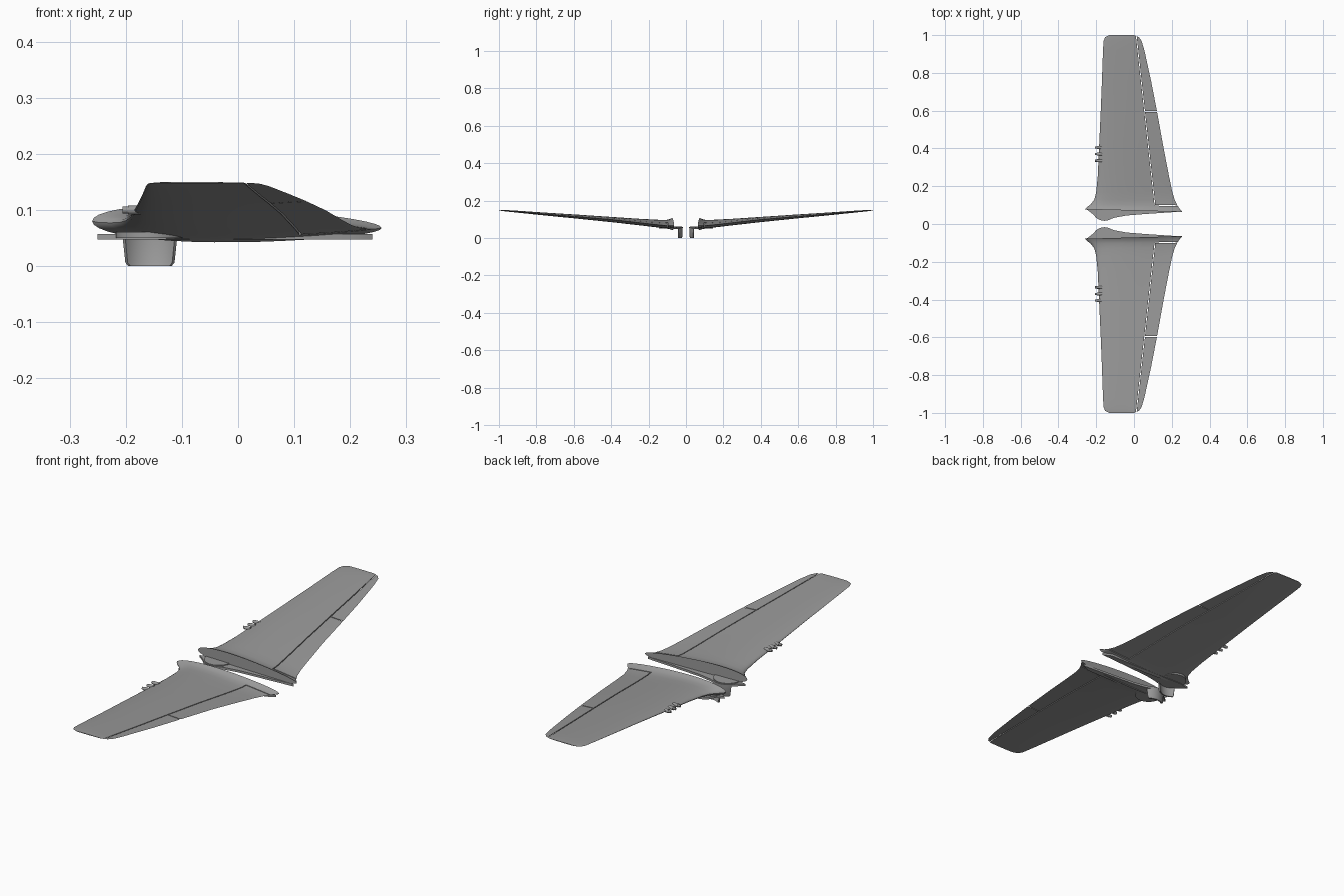
import bpy, bmesh, math
from mathutils import Vector

if "Cube" in bpy.data.objects:
    bpy.data.objects.remove(bpy.data.objects["Cube"], do_unlink=True)

grey = bpy.data.materials.new("plain grey")
grey.use_nodes = True
COLOUR = (0.32, 0.32, 0.32, 1)
grey.diffuse_color = COLOUR
grey.node_tree.nodes["Principled BSDF"].inputs["Base Color"].default_value = COLOUR


def make(name, bm):
    bmesh.ops.recalc_face_normals(bm, faces=bm.faces)
    mesh = bpy.data.meshes.new(name)
    bm.to_mesh(mesh)
    bm.free()
    mesh.materials.append(grey)
    ob = bpy.data.objects.new(name, mesh)
    bpy.context.collection.objects.link(ob)
    return ob


def activate(ob):
    bpy.ops.object.select_all(action="DESELECT")
    ob.select_set(True)
    bpy.context.view_layer.objects.active = ob


def finish(ob):
    """Smooth shading, then the matching part on the other side."""
    activate(ob)
    bpy.ops.object.shade_smooth_by_angle(angle=math.radians(35))
    mod = ob.modifiers.new("other_side", "MIRROR")
    mod.use_axis = (False, True, False)
    mod.use_mirror_merge = False


def loft(bm, rings):
    rows = [[bm.verts.new(p) for p in ring] for ring in rings]
    n = len(rows[0])
    for a, b in zip(rows, rows[1:]):
        for i in range(n):
            j = (i + 1) % n
            bm.faces.new((a[i], a[j], b[j], b[i]))
    bm.faces.new(rows[0])
    bm.faces.new(rows[-1])


def prism(bm, outline, z0, z1):
    loft(bm, [[(x, y, z) for x, y in outline] for z in (z0, z1)])


# Wing stations: span, leading x, trailing x, middle z, thickness, tail bluntness
STATIONS = [
    (0.078, -0.26, 0.256, 0.080, 0.070, 0.65),
    (0.088, -0.25, 0.246, 0.078, 0.062, 0.50),
    (0.105, -0.228, 0.232, 0.077, 0.057, 0.30),
    (0.13, -0.21, 0.217, 0.078, 0.054, 0.18),
    (0.17, -0.20, 0.203, 0.081, 0.051, 0.14),
    (0.25, -0.192, 0.186, 0.087, 0.045, 0.12),
    (0.40, -0.185, 0.157, 0.099, 0.036, 0.12),
    (0.60, -0.176, 0.121, 0.116, 0.027, 0.12),
    (0.75, -0.17, 0.092, 0.128, 0.020, 0.15),
    (0.92, -0.164, 0.055, 0.1425, 0.012, 0.2),
    (0.97, -0.161, 0.040, 0.1465, 0.008, 0.3),
    (0.99, -0.152, 0.025, 0.148, 0.005, 0.4),
    (1.00, -0.13, 0.0, 0.1485, 0.003, 0.5),
]


def section(y, lead, trail, mid, thick, tail, n=40):
    ring = []
    for i in range(n):
        t = math.tau * i / n
        u = 0.5 - 0.5 * math.cos(t)
        fat = 1.15 + (tail - 1.15) * u
        skew = 0.014 * u * max(0, 1 - (y - 0.078) / 0.1)
        drop = 0.012 * u * max(0, 1 - (y - 0.078) / 0.3)
        ring.append((lead + (trail - lead) * u, y - skew,
                     mid - drop + 0.5 * thick * fat * math.sin(t)))
    return ring


bm = bmesh.new()
loft(bm, [section(*s) for s in STATIONS])
wing = make("wing", bm)

# Narrow gaps that separate the control surfaces
GAPS = [((0.0085, 1.03), (0.111, 0.097)),
        ((0.056, 0.595), (0.3, 0.595)),
        ((0.109, 0.099), (0.3, 0.096))]
for start, end in GAPS:
    a, b = Vector(start), Vector(end)
    d = (b - a).normalized() * 0.002
    side = Vector((-d.y, d.x))
    bm = bmesh.new()
    prism(bm, [a + side, b + side, b - side, a - side], -0.1, 0.3)
    cutter = make("gap_cutter", bm)
    cutter.hide_render = True
    activate(wing)
    cut = wing.modifiers.new("gap", "BOOLEAN")
    cut.operation = "DIFFERENCE"
    cut.solver = "EXACT"
    cut.object = cutter
    bpy.ops.object.modifier_apply(modifier=cut.name)
    bpy.data.objects.remove(cutter, do_unlink=True)
finish(wing)

# Low shelf that reaches inward from the wing root
bm = bmesh.new()
SHELF = [(-0.25, 0.077), (-0.225, 0.058), (-0.2, 0.035), (-0.18, 0.023), (-0.157, 0.019),
         (-0.135, 0.022), (-0.1, 0.034), (-0.04, 0.045), (0.06, 0.053), (0.24, 0.065),
         (0.2, 0.085), (-0.2, 0.09)]
prism(bm, SHELF, 0.047, 0.057)
finish(make("root_shelf", bm))

# Round pivot plate on the shelf
PIVOT = Vector((-0.157, 0.083))


def arc(radius, first, last, count):
    """Points round the pivot, measured in degrees from the inward side."""
    out = []
    for i in range(count):
        t = math.radians(first + (last - first) * i / (count - 1))
        out.append(PIVOT + Vector((math.sin(t), -math.cos(t))) * radius)
    return out


bm = bmesh.new()
prism(bm, arc(0.061, -180, 172.5, 48), 0.05, 0.061)
finish(make("pivot_plate", bm))

# Curved mounting skirt hanging under the pivot
bm = bmesh.new()
rings = []
for z, radius, spread in ((0.0, 0.060, 40), (0.006, 0.063, 44), (0.048, 0.065, 48),
                          (0.058, 0.066, 62)):
    outer = arc(radius, -spread, spread, 17)
    inner = arc(radius - 0.006, spread, -spread, 17)
    rings.append([(p.x, p.y, z) for p in outer + inner])
loft(bm, rings)
finish(make("mounting_skirt", bm))

# Three short barrels along the leading edge
for k, y in enumerate((0.335, 0.37, 0.405)):
    bm = bmesh.new()
    rings = []
    for x, r in ((-0.206, 0.006), (-0.196, 0.006), (-0.196, 0.008), (-0.17, 0.008)):
        rings.append([(x, y + r * math.cos(math.tau * i / 16),
                       0.1 + r * math.sin(math.tau * i / 16)) for i in range(16)])
    loft(bm, rings)
    finish(make("leading_edge_barrel_%d" % (k + 1), bm))
